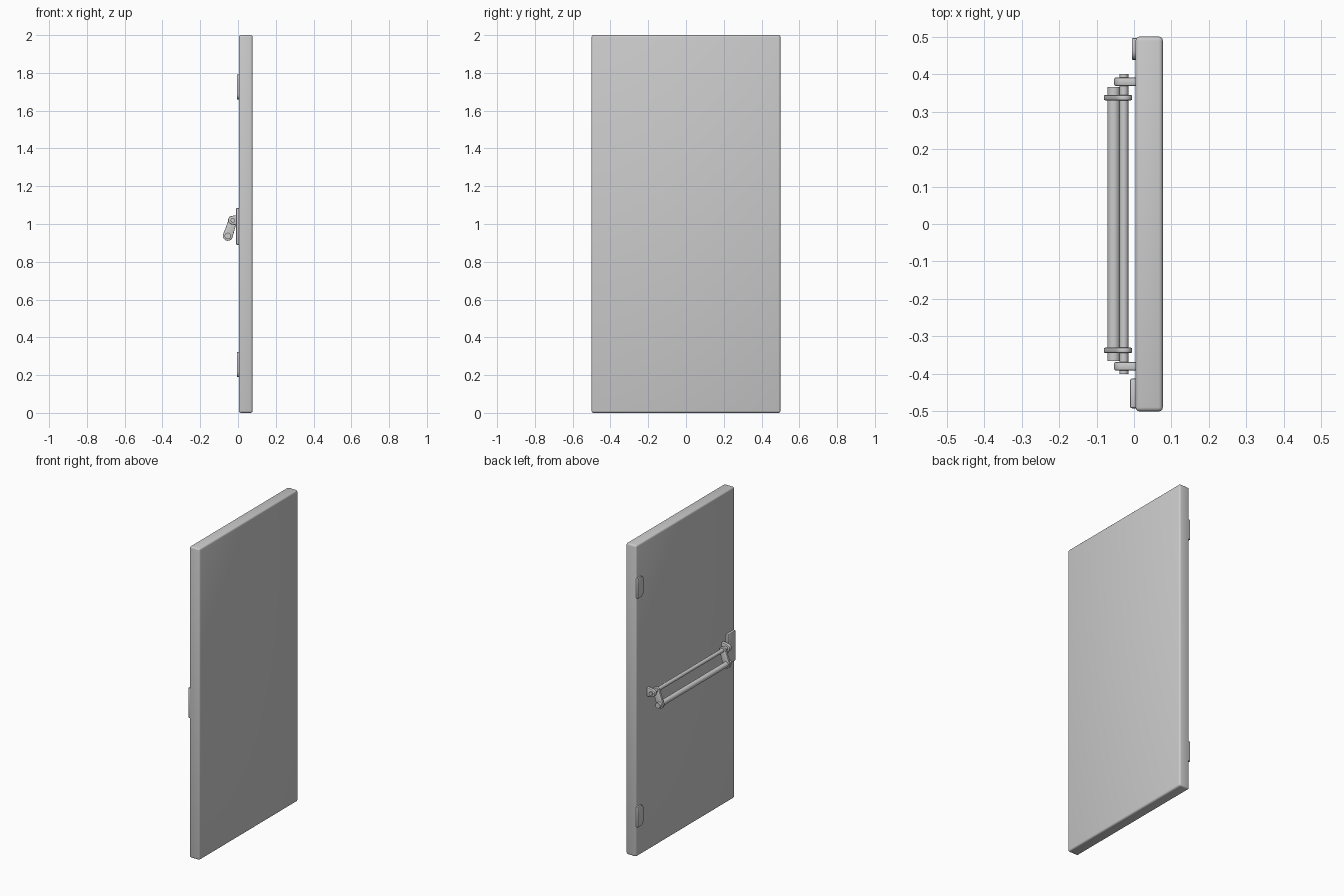
import bpy, bmesh, math
from mathutils import Vector

cube = bpy.data.objects.get("Cube")
if cube:
    bpy.data.objects.remove(cube, do_unlink=True)

grey = bpy.data.materials.new("plain grey")
grey.use_nodes = True
colour = (0.6, 0.6, 0.6, 1)
grey.diffuse_color = colour
grey.node_tree.nodes["Principled BSDF"].inputs["Base Color"].default_value = colour


def finish(name, bm, bevel=0, segments=2):
    """Turn a bmesh into a grey object with softened edges."""
    bmesh.ops.recalc_face_normals(bm, faces=bm.faces)
    if bevel:
        sharp = [e for e in bm.edges if e.calc_face_angle(0) > math.radians(40)]
        bmesh.ops.bevel(bm, geom=sharp, offset=bevel, segments=segments,
                        profile=0.5, affect='EDGES')
    mesh = bpy.data.meshes.new(name)
    bm.to_mesh(mesh)
    bm.free()
    mesh.materials.append(grey)
    obj = bpy.data.objects.new(name, mesh)
    bpy.context.collection.objects.link(obj)
    bpy.ops.object.select_all(action='DESELECT')
    obj.select_set(True)
    bpy.context.view_layer.objects.active = obj
    bpy.ops.object.shade_smooth_by_angle(angle=math.radians(35))
    return obj


def box(name, low, high, bevel, segments=2):
    bm = bmesh.new()
    bmesh.ops.create_cube(bm, size=1)
    low, high = Vector(low), Vector(high)
    bmesh.ops.scale(bm, vec=high - low, verts=bm.verts)
    bmesh.ops.translate(bm, vec=(low + high) / 2, verts=bm.verts)
    return finish(name, bm, bevel, segments)


def extrude(name, points, depth, bevel):
    """Extrude a closed outline along the depth vector."""
    bm = bmesh.new()
    face = bm.faces.new([bm.verts.new(p) for p in points])
    new = bmesh.ops.extrude_face_region(bm, geom=[face])["geom"]
    bmesh.ops.translate(bm, vec=depth,
                        verts=[v for v in new if isinstance(v, bmesh.types.BMVert)])
    return finish(name, bm, bevel)


def arc(cx, cz, radius, start, end, steps=10):
    angles = [math.radians(start + (end - start) * i / steps) for i in range(steps + 1)]
    return [(cx + radius * math.cos(a), cz + radius * math.sin(a)) for a in angles]


def slab(name, outline, y, thick, bevel=0.003):
    """Plate with an x-z outline, centred on y."""
    return extrude(name, [(x, y - thick / 2, z) for x, z in outline], (0, thick, 0), bevel)


def rod(name, x, z, radius, half):
    return slab(name, arc(x, z, radius, 0, 345, 23), 0, half * 2, 0)


# Door leaf
DOOR = 0.004
box("door_panel", (DOOR, -0.5, 0), (0.077, 0.5, 2), 0.011, 3)

# Lock plate at the free edge
box("lock_plate", (-0.011, -0.492, 0.89), (DOOR + 0.01, -0.412, 1.085), 0.006)

# Hinge leaves, rounded on the inner side
for label, z in (("lower", 0.19), ("upper", 1.66)):
    outline = [(0.496, z), (0.496, z + 0.132)]
    outline += arc(0.463, z + 0.107, 0.025, 90, 180, 5) + arc(0.463, z + 0.025, 0.025, 180, 270, 5)
    extrude(label + "_hinge", [(DOOR + 0.008, y, h) for y, h in outline], (-0.018, 0, 0), 0.003)

# Pivot rod and push bar
pivot, grip = (-0.027, 1.02), (-0.054, 0.937)
rod("pivot_rod", *pivot, 0.012, 0.4)
rod("push_bar", *grip, 0.017, 0.365)

# Wall brackets and swinging arms at both ends
tilt = math.degrees(math.atan2(pivot[1] - grip[1], pivot[0] - grip[0]))
for label, side in (("left", 1), ("right", -1)):
    bracket = arc(-0.03, 1.02, 0.023, 90, 270) + [(DOOR + 0.006, 0.99), (DOOR + 0.006, 1.05)]
    slab(label + "_bracket", bracket, side * 0.38, 0.023, 0.005)
    arm = arc(*pivot, 0.022, tilt - 90, tilt + 90) + arc(*grip, 0.026, tilt + 90, tilt + 270)
    slab(label + "_arm", arm, side * 0.337, 0.014)
